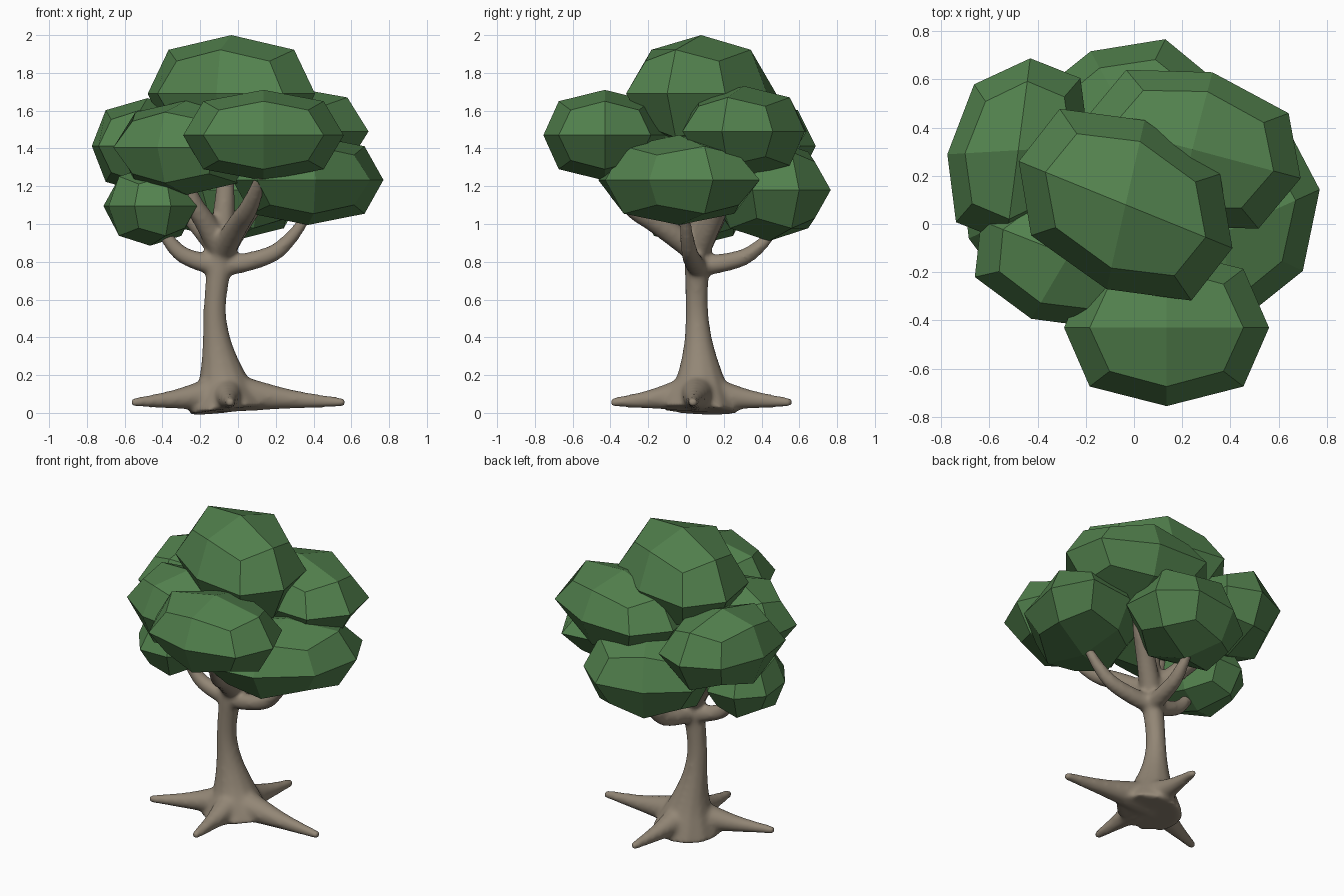
import bpy, bmesh
from mathutils import Vector

if "Cube" in bpy.data.objects:
    bpy.data.objects.remove(bpy.data.objects["Cube"])


def material(name, rgb):
    m = bpy.data.materials.new(name)
    m.diffuse_color = (*rgb, 1)
    m.use_nodes = True
    m.node_tree.nodes["Principled BSDF"].inputs["Base Color"].default_value = m.diffuse_color
    return m


BARK = material("bark", (0.29, 0.24, 0.18))
LEAF = material("leaf", (0.085, 0.22, 0.075))


# Leaf clump: a once-subdivided rounded cube, stretched along two slanted axes and up
def clump(name, centre, a, b, height):
    bm = bmesh.new()
    bmesh.ops.create_cube(bm, size=2)
    bmesh.ops.subdivide_edges(bm, edges=bm.edges[:], cuts=1, use_grid_fill=True)
    ax, bx, up = Vector((*a, 0)), Vector((*b, 0)), Vector((0, 0, height))
    shrink = {1: 1.0, 2: 0.75, 3: 5 / 9}
    for v in bm.verts:
        p = v.co * shrink[sum(abs(c) > 0.5 for c in v.co)]
        v.co = Vector(centre) + ax * p.x + bx * p.y + up * p.z
    bmesh.ops.recalc_face_normals(bm, faces=bm.faces[:])
    me = bpy.data.meshes.new(name)
    bm.to_mesh(me)
    bm.free()
    me.materials.append(LEAF)
    bpy.context.collection.objects.link(bpy.data.objects.new(name, me))


clump("leaves_front", (.135, -.43, 1.47), (.425, 0), (0, .325), .24)
clump("leaves_top", (-.035, .08, 1.69), (.443, -.18), (.079, .35), .31)
clump("leaves_front_left", (-.27, -.13, 1.405), (.364, -.143), (.156, .263), .25)
clump("leaves_back_left", (-.48, .306, 1.413), (.294, .017), (.05, .381), .253)
clump("leaves_back_right", (.242, .31, 1.49), (.449, -.12), (.083, .319), .24)
clump("leaves_low_right", (.37, -.037, 1.233), (.40, .18), (-.04, .39), .238)
clump("leaves_low_back", (-.03, .44, 1.18), (.363, .159), (-.15, .276), .27)
clump("leaves_low_left", (-.465, .04, 1.095), (.22, .10), (-.11, .28), .21)

# All wood is drawn as tapered tubes in one curve
cu = bpy.data.curves.new("trunk", 'CURVE')
cu.dimensions = '3D'
cu.bevel_depth = 1
cu.bevel_resolution = 4
cu.use_fill_caps = True


def tube(points):
    s = cu.splines.new('NURBS')
    s.points.add(len(points) - 1)
    for pt, (x, y, z, r) in zip(s.points, points):
        pt.co = (x, y, z, 1)
        pt.radius = r
    s.order_u = 3
    s.use_endpoint_u = True
    s.resolution_u = 6


# Root: straight out from the base, sinking and thinning
def root(tip):
    base = Vector((-.06, .065))
    points = []
    for t in (0, .35, .67, 1):
        p = base.lerp(Vector(tip), t)
        points.append((p.x, p.y, .055 + .055 * (1 - t) ** 1.5, .024 + .086 * (1 - t) ** 1.5))
    tube(points)


# Branch: leaves the trunk at a height, rises by the two given shares on its way to the tip
def branch(z, radius, tip, rise):
    start, end = Vector((-.085, .06, z)), Vector(tip)
    points = []
    for t, h, k in zip((0, .37, .74, 1), (0, *rise, 1), (1, .9, .75, .42)):
        p = start.lerp(end, t)
        points.append((p.x, p.y, z + (end.z - z) * h, radius * k))
    tube(points)


# Trunk
tube([(-.06, .07, .012, .21), (-.07, .075, .1, .17), (-.085, .075, .2, .12),
      (-.115, .065, .38, .072), (-.128, .055, .58, .056), (-.08, .06, .9, .075),
      (-.05, .08, 1.5, .03)])

# Roots
for tip in ((-.565, -.12), (.57, .035), (0, .56), (-.04, -.4)):
    root(tip)

# Low drooping branches, then steeper upper ones
for tip in ((-.45, .04, 1.05), (.39, -.01, 1.08), (-.04, .48, .98)):
    branch(.775, .056, tip, (.08, .35))
for tip in ((.13, -.46, 1.28), (-.3, -.1, 1.3), (-.46, .29, 1.38), (.23, .29, 1.42)):
    branch(.85, .067, tip, (.34, .58))

trunk = bpy.data.objects.new("trunk", cu)
bpy.context.collection.objects.link(trunk)
bpy.context.view_layer.objects.active = trunk
trunk.select_set(True)
bpy.ops.object.convert(target='MESH')
trunk = bpy.context.object
trunk.name = "trunk"

# Fuse the tubes into one smooth skin
remesh = trunk.modifiers.new("fuse", 'REMESH')
remesh.mode = 'VOXEL'
remesh.voxel_size = 0.014
remesh.use_smooth_shade = True
smooth = trunk.modifiers.new("soften", 'SMOOTH')
smooth.factor = 0.5
smooth.iterations = 10
bpy.ops.object.convert(target='MESH')
trunk = bpy.context.object
trunk.data.materials.clear()
trunk.data.materials.append(BARK)
bpy.ops.object.shade_smooth()
